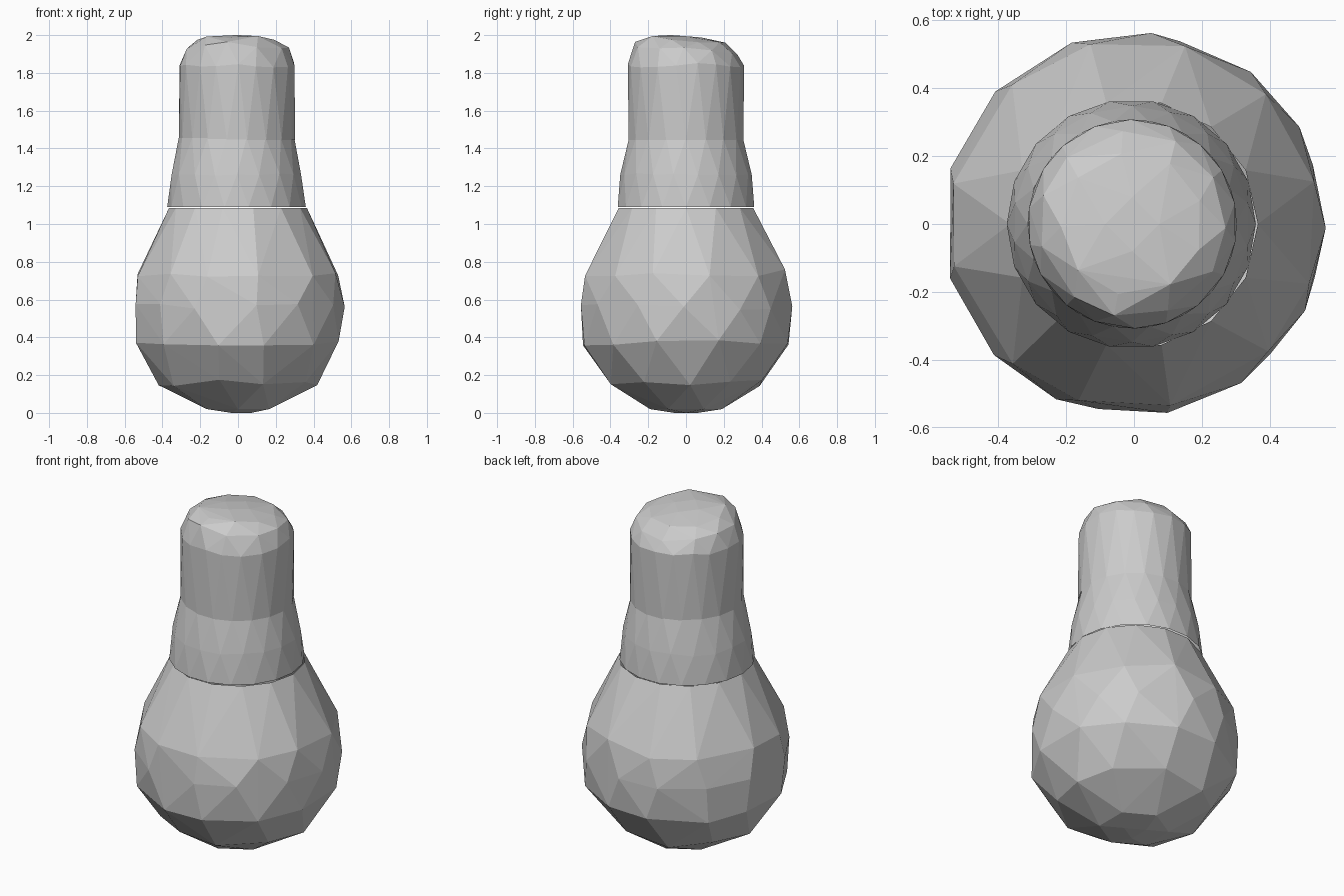
import bpy, bmesh, math, random

if "Cube" in bpy.data.objects:
    bpy.data.objects.remove(bpy.data.objects["Cube"], do_unlink=True)

grey = bpy.data.materials.new("light_grey")
grey.use_nodes = True
grey.diffuse_color = (0.6, 0.6, 0.6, 1)
grey.node_tree.nodes["Principled BSDF"].inputs["Base Color"].default_value = (0.6, 0.6, 0.6, 1)


def faceted_shell(name, rings, open_ends, seed, x_shift=0.0, tilt_above=9.0):
    """Skin uneven rings (height, radius, sides, jitter) with flat facets."""
    rng = random.Random(seed)
    bm = bmesh.new()
    for i, (z, r, sides, jitter) in enumerate(rings):
        for k in range(sides):
            a = 2 * math.pi * (k + 0.5 * (i % 2) + 2 * jitter * rng.uniform(-1, 1)) / sides
            x, y = r * math.cos(a), r * math.sin(a)
            h = z + jitter * rng.uniform(-0.3, 0.3)
            if z > tilt_above:
                h -= 0.08 * y
            bm.verts.new((x + x_shift, y, h))
    hull = bmesh.ops.convex_hull(bm, input=bm.verts)
    spare = {v for v in hull["geom_interior"] + hull["geom_unused"]
             if isinstance(v, bmesh.types.BMVert)}
    bmesh.ops.delete(bm, geom=list(spare), context="VERTS")
    # Remove the flat lids where the shell is open
    lids = [f for f in bm.faces
            if any(all(abs(v.co.z - z) < 0.012 for v in f.verts) for z in open_ends)]
    bmesh.ops.delete(bm, geom=lids, context="FACES")
    bmesh.ops.recalc_face_normals(bm, faces=bm.faces)
    mesh = bpy.data.meshes.new(name)
    bm.to_mesh(mesh)
    bm.free()
    mesh.materials.append(grey)
    obj = bpy.data.objects.new(name, mesh)
    bpy.context.collection.objects.link(obj)
    return obj


# Rounded glass body, open at the neck
faceted_shell("glass_bulb", [
    (0.0, 0.07, 3, 0),
    (0.02, 0.19, 6, 0),
    (0.16, 0.42, 10, 0.07),
    (0.37, 0.555, 12, 0.07),
    (0.56, 0.565, 13, 0.06),
    (0.74, 0.545, 12, 0.07),
    (1.085, 0.365, 14, 0),
], [1.085], seed=4)

# Tapered collar above the neck, open at both ends
faceted_shell("collar", [
    (1.09, 0.367, 18, 0),
    (1.26, 0.348, 18, 0.03),
    (1.455, 0.306, 18, 0),
], [1.09, 1.455], seed=7, x_shift=-0.008)

# Straight cap with a slightly tilted, rounded end
faceted_shell("base_cap", [
    (1.445, 0.308, 18, 0),
    (1.84, 0.308, 18, 0.04),
    (1.925, 0.275, 11, 0.06),
    (1.975, 0.21, 9, 0.03),
    (1.994, 0.08, 4, 0),
], [1.445], seed=11, x_shift=-0.005, tilt_above=1.9)
